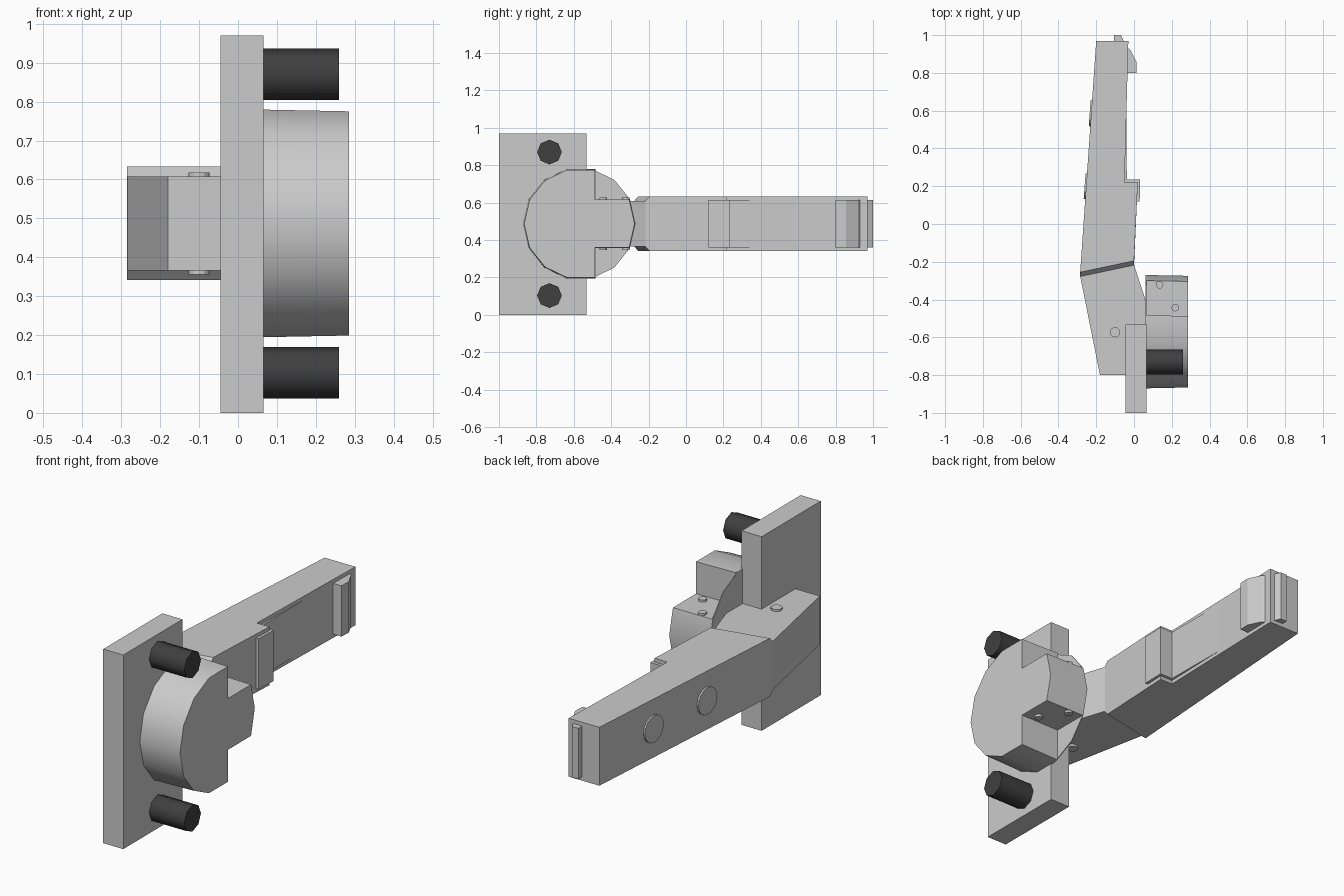
import bpy, bmesh
from math import pi, sin, cos, radians
from mathutils import Vector

if "Cube" in bpy.data.objects:
    bpy.data.objects.remove(bpy.data.objects["Cube"])

ZC = 0.487  # mid height of the whole latch


def loft(name, rings, smooth=False, mat=None):
    """Skin a list of equal-length point rings and cap both ends."""
    bm = bmesh.new()
    loops = [[bm.verts.new(p) for p in ring] for ring in rings]
    n = len(loops[0])
    for a, b in zip(loops, loops[1:]):
        for i in range(n):
            bm.faces.new((a[i], a[(i + 1) % n], b[(i + 1) % n], b[i]))
    bm.faces.new(loops[0][::-1])
    bm.faces.new(loops[-1])
    bmesh.ops.recalc_face_normals(bm, faces=bm.faces)
    me = bpy.data.meshes.new(name)
    bm.to_mesh(me)
    bm.free()
    ob = bpy.data.objects.new(name, me)
    bpy.context.collection.objects.link(ob)
    if mat:
        me.materials.append(mat)
    if smooth:
        bpy.ops.object.select_all(action='DESELECT')
        ob.select_set(True)
        bpy.context.view_layer.objects.active = ob
        bpy.ops.object.shade_smooth_by_angle(angle=radians(50))
    return ob


def prism_z(name, pts, half):
    """Extrude an xy profile evenly above and below mid height."""
    return loft(name, [[(x, y, ZC + h) for x, y in pts] for h in (-half, half)])


def cylinder(name, p0, p1, r, n, smooth=False, mat=None):
    p0, p1 = Vector(p0), Vector(p1)
    q = (p1 - p0).to_track_quat('Z', 'Y')
    ring = [q @ Vector((r * cos(2 * pi * k / n), r * sin(2 * pi * k / n), 0)) for k in range(n)]
    return loft(name, [[p + v for v in ring] for p in (p0, p1)], smooth, mat)


dark = bpy.data.materials.new("dark_rubber")
dark.diffuse_color = (0.05, 0.05, 0.05, 1)
dark.use_nodes = True
dark.node_tree.nodes["Principled BSDF"].inputs["Base Color"].default_value = dark.diffuse_color

# Mounting plate
loft("mounting_plate", [[(x, -1, 0), (x, -0.533, 0), (x, -0.533, 0.97), (x, -1, 0.97)]
                        for x in (-0.045, 0.066)])

# Dark studs
for label, z in (("upper", 0.87), ("lower", 0.103)):
    cylinder(label + "_stud", (0.066, -0.73, z), (0.26, -0.73, z), 0.066, 8, True, dark)

# Round hub, notched above and below its tongue, with a slight taper
N, HY, R = 14, -0.57, 0.3
circle = [(cos(2 * pi * k / N) * R, sin(2 * pi * k / N) * R) for k in range(N)]
cut, tongue = -0.485 - HY, circle[1][1]
profile = (circle[:2] + [(cut, tongue), (cut, circle[3][1])] + circle[3:12]
           + [(cut, -circle[3][1]), (cut, -tongue)] + circle[13:])
loft("hub", [[(x, HY + y * s, ZC + z * s) for y, z in profile]
             for x, s in ((0.066, 1.0), (0.285, 0.985))], True)
loft("hub_back_disc", [[(x, HY + y, ZC + z) for y, z in circle] for x in (0.062, 0.066)])

# Lever neck behind the plate
prism_z("lever_neck", [(0, -0.215), (0.06, -0.4), (0.06, -0.535), (-0.04, -0.535),
                       (-0.04, -0.8), (-0.18, -0.8), (-0.285, -0.275)], 0.121)

# Long lever arm with chamfered shoulders where it meets the neck
rest = [(0.02, 0.22), (-0.05, 0.22), (-0.03, 0.97), (-0.2, 0.97)]
outer = [(-0.285, -0.255), (0, -0.195)] + rest
inner = [(-0.285, -0.278), (0, -0.218)] + rest
loft("lever_arm", [[(x, y, ZC + h) for x, y in pts] for h, pts in
                   ((-0.146, outer), (-0.121, inner), (0.121, inner), (0.146, outer))])

# Catch, inset panel, hook and end tab on the lever
prism_z("catch_block", [(-0.06, 0.12), (0.03, 0.12), (0.033, 0.235), (-0.06, 0.235)], 0.127)
prism_z("inner_panel", [(-0.12, 0.23), (-0.038, 0.23), (-0.042, 0.8), (-0.12, 0.8)], 0.127)
prism_z("end_hook", [(-0.06, 0.8), (0.012, 0.8), (0.014, 0.855), (-0.018, 0.92),
                     (-0.06, 0.955)], 0.127)
prism_z("end_tab", [(-0.105, 0.96), (-0.105, 1.0), (-0.07, 1.0), (-0.05, 0.96)], 0.127)

# Round buttons on the outer side of the lever
side = Vector((-1.225, 0.085, 0)).normalized()
for i, y in enumerate((0.2, 0.585)):
    p = Vector((-0.285 + 0.0694 * (y + 0.255), y, ZC))
    cylinder(f"side_button_{i + 1}", p - side * 0.02, p + side * 0.008, 0.068, 16)

# Pivot pins on the top and bottom of the neck and tongue
for i, (x, y, h, r) in enumerate(((-0.1, -0.573, 0.121, 0.027),
                                  (0.135, -0.322, 0.13, 0.02),
                                  (0.218, -0.443, 0.13, 0.02))):
    cylinder(f"pivot_pin_{i + 1}", (x, y, ZC - h - 0.01), (x, y, ZC + h + 0.01), r, 12)
